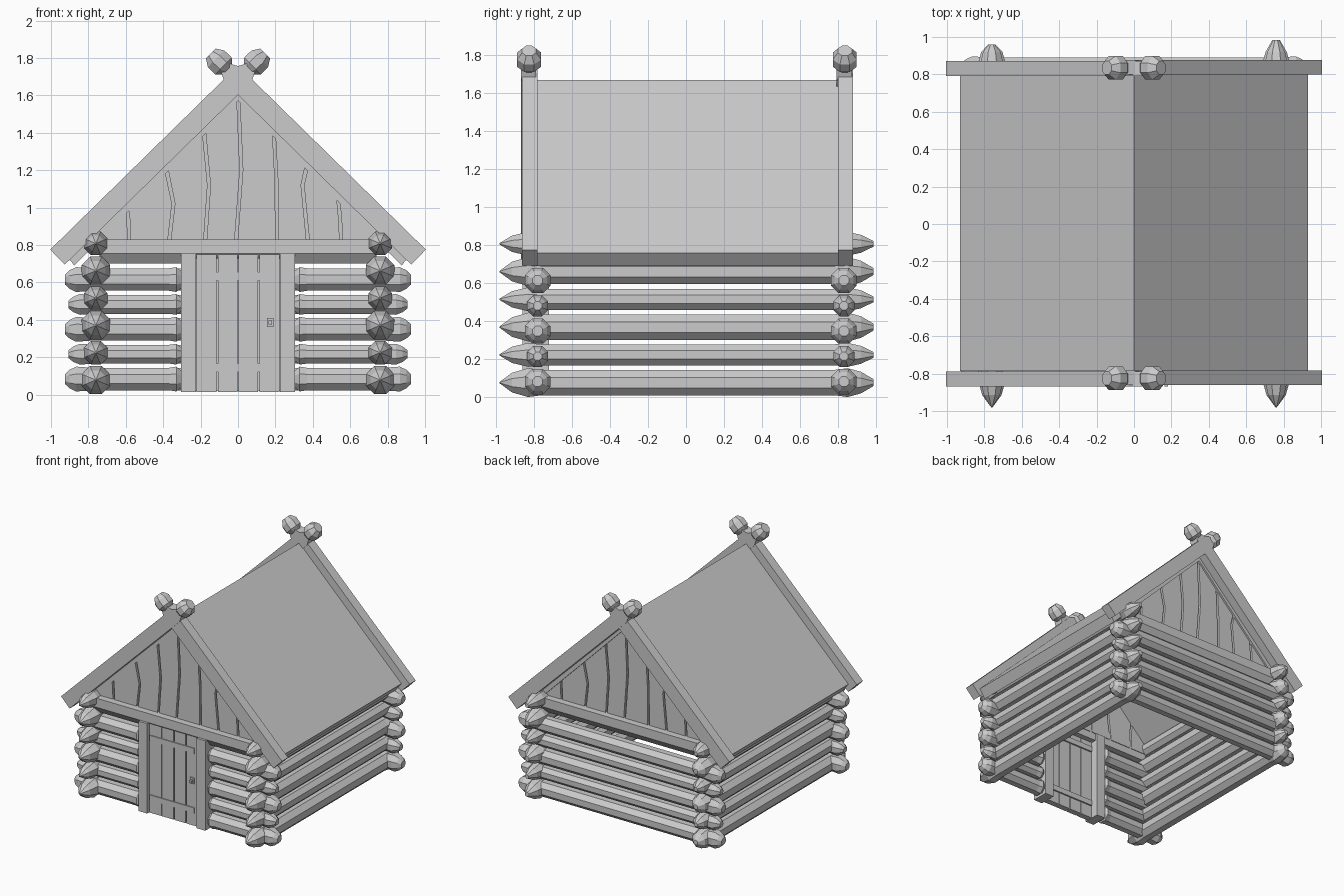
import bpy, bmesh, math
from mathutils import Vector

cube = bpy.data.objects.get("Cube")
if cube:
    bpy.data.objects.remove(cube, do_unlink=True)

grey = bpy.data.materials.new("plain_grey")
grey.use_nodes = True
colour = (0.6, 0.6, 0.6, 1)
grey.diffuse_color = colour
grey.node_tree.nodes["Principled BSDF"].inputs["Base Color"].default_value = colour


def finish(name, bm):
    bmesh.ops.recalc_face_normals(bm, faces=bm.faces)
    mesh = bpy.data.meshes.new(name)
    bm.to_mesh(mesh)
    bm.free()
    mesh.materials.append(grey)
    obj = bpy.data.objects.new(name, mesh)
    bpy.context.collection.objects.link(obj)
    return obj


def turned(name, origin, direction, rings, sides=8):
    """Faceted round bar: rings are (distance, radius) along direction."""
    bm = bmesh.new()
    turn = Vector(direction).to_track_quat('Z', 'Y')
    loops = []
    for d, r in rings:
        angles = [(i + 0.5) * math.tau / sides for i in range(sides)]
        loops.append([bm.verts.new(Vector(origin) + turn @ Vector(
            (r * math.cos(a), r * math.sin(a), d))) for a in angles])
    for a, b in zip(loops, loops[1:]):
        for i in range(sides):
            j = (i + 1) % sides
            bm.faces.new((a[i], a[j], b[j], b[i]))
    bm.faces.new(loops[0])
    bm.faces.new(loops[-1])
    return finish(name, bm)


def extruded(name, outline, y0, y1):
    """Outline of (x, z) points pushed through from y0 to y1."""
    bm = bmesh.new()
    face = bm.faces.new([bm.verts.new((x, y0, z)) for x, z in outline])
    new = bmesh.ops.extrude_face_region(bm, geom=[face])["geom"]
    bmesh.ops.translate(bm, vec=(0, y1 - y0, 0),
                        verts=[v for v in new if isinstance(v, bmesh.types.BMVert)])
    return finish(name, bm)


def box(name, x0, x1, y0, y1, z0, z1):
    return extruded(name, [(x0, z0), (x1, z0), (x1, z1), (x0, z1)], y0, y1)


# Side wall logs with pointed front tips and blunter back tips
for side, sx in (("left", 1), ("right", -1)):
    back = 0.985 if sx > 0 else 0.96
    for i in range(6):
        r = 0.082 if i % 2 == 0 else 0.068
        turned(f"{side}_wall_log_{i + 1}", (0.76 * sx, 0, 0.078 + 0.146 * i), (0, 1, 0),
               [(-0.98, 0.004), (-0.915, 0.68 * r), (-0.83, r), (-0.76, 0.88 * r),
                (0.78, 0.88 * r), (0.85, r), (0.92, 0.75 * r), (back, 0.25 * r)])

# Front and back wall logs with bulbous ends, front ones split by the doorway
for i in range(5):
    r = 0.072 if i % 2 == 0 else 0.06
    z = 0.083 + 0.133 * i
    end = 0.925 if i % 2 == 0 else 0.905
    tip = [(end, 0.4 * r), (end - 0.025, 0.75 * r), (end - 0.06, r), (end - 0.15, 0.9 * r)]
    turned(f"back_wall_log_{i + 1}", (0, 0.83, z), (1, 0, 0),
           tip + [(-d, q) for d, q in reversed(tip)])
    for side, sx in (("left", 1), ("right", -1)):
        turned(f"front_{side}_log_{i + 1}", (0, -0.78, z), (sx, 0, 0),
               tip + [(0.37, 0.9 * r), (0.33, r), (0.305, 0.7 * r)])

# Tie beams under the gables, chamfered along the lower edge
for side, sy in (("front", -1), ("back", 1)):
    bm = bmesh.new()
    section = [(0.74, 0.7), (0.8, 0.7), (0.84, 0.755), (0.84, 0.83), (0.74, 0.83)]
    face = bm.faces.new([bm.verts.new((-0.74, sy * y, z)) for y, z in section])
    new = bmesh.ops.extrude_face_region(bm, geom=[face])["geom"]
    bmesh.ops.translate(bm, vec=(1.48, 0, 0),
                        verts=[v for v in new if isinstance(v, bmesh.types.BMVert)])
    finish(f"{side}_tie_beam", bm)

# Gable planks with crooked seams: (bottom x, bend x, bend z, top x)
SLOPE = 0.98
seams = [(-0.58, -0.585, 0.92, -0.595), (-0.375, -0.345, 1.02, -0.39),
         (-0.18, -0.155, 1.12, -0.185), (-0.015, 0.018, 1.2, 0),
         (0.21, 0.205, 1.15, 0.19), (0.38, 0.345, 1.12, 0.375),
         (0.555, 0.545, 0.95, 0.53)]


def seam_points(seam, shift):
    xb, xk, zk, xt = seam
    top = xt + shift
    return [(xb + shift, 0.76), (xk + shift, zk), (top, 1.62 - SLOPE * abs(top))]


edge = (1.62 - 0.76) / SLOPE
for side, s in (("front", 1), ("back", -1)):
    for i in range(len(seams) + 1):
        lo = seam_points(seams[i - 1], 0.008) if i else [(-edge, 0.76)]
        hi = seam_points(seams[i], -0.008) if i < len(seams) else [(edge, 0.76)]
        outline = [(s * x, z) for x, z in lo + hi[::-1]]
        extruded(f"{side}_gable_plank_{i + 1}", outline, -0.785 * s, -0.735 * s)
    extruded(f"{side}_gable_backing", [(-edge, 0.76), (edge, 0.76), (0, 1.62)],
             -0.765 * s, -0.755 * s)

# Roof slab
extruded("roof", [(0, 1.67), (0.93, 0.76), (0.875, 0.69), (0, 1.57),
                  (-0.875, 0.69), (-0.93, 0.76)], -0.785, 0.80)

# Crossed barge boards with carved knobs at the ridge
for end, y0, y1 in (("front", -0.865, -0.785), ("back", 0.795, 0.875)):
    for side, s in (("left", 1), ("right", -1)):
        along = Vector((-s, 0, SLOPE)).normalized()
        across = Vector((s * along.z, 0, s * -along.x * -1))
        across = Vector((s * SLOPE, 0, 1)).normalized()
        foot = Vector((0.965 * s, 0, 0.735))
        length = 1.43

        def at(d, w):
            p = foot + along * d + across * w
            return (p.x, p.z)

        shift = 0.003 * s
        extruded(f"{end}_{side}_barge_board",
                 [at(0, -0.056), at(0, 0.056), at(length - 0.03, 0.056),
                  at(length + 0.02, 0.03), at(length + 0.02, -0.03),
                  at(length - 0.03, -0.056)], y0 + shift, y1 + shift)
        turned(f"{end}_{side}_ridge_knob", foot + Vector((0, (y0 + y1) / 2, 0)), along,
               [(length - 0.005, 0.035), (length + 0.03, 0.068),
                (length + 0.085, 0.068), (length + 0.125, 0.04)])

# Door posts
for side, s in (("left", 1), ("right", -1)):
    box(f"{side}_door_post", 0.225 * s, 0.305 * s, -0.86, -0.72, 0.015, 0.755)

# Door planks, battens and latch
cuts = [-0.225, -0.11, 0.0, 0.11, 0.225]
for i, (a, b) in enumerate(zip(cuts, cuts[1:])):
    box(f"door_plank_{i + 1}", a + 0.004, b - 0.004, -0.835, -0.785, 0.015, 0.755)
box("door_backing", -0.225, 0.225, -0.82, -0.80, 0.02, 0.75)
for name, z in (("lower", 0.12), ("upper", 0.61)):
    box(f"{name}_door_batten", -0.215, 0.19, -0.843, -0.83, z, z + 0.045)
    box(f"{name}_inner_batten", -0.215, 0.19, -0.79, -0.772, z, z + 0.045)
box("door_latch_plate", 0.155, 0.19, -0.845, -0.83, 0.36, 0.41)
box("door_latch_knob", 0.163, 0.182, -0.868, -0.84, 0.375, 0.395)
